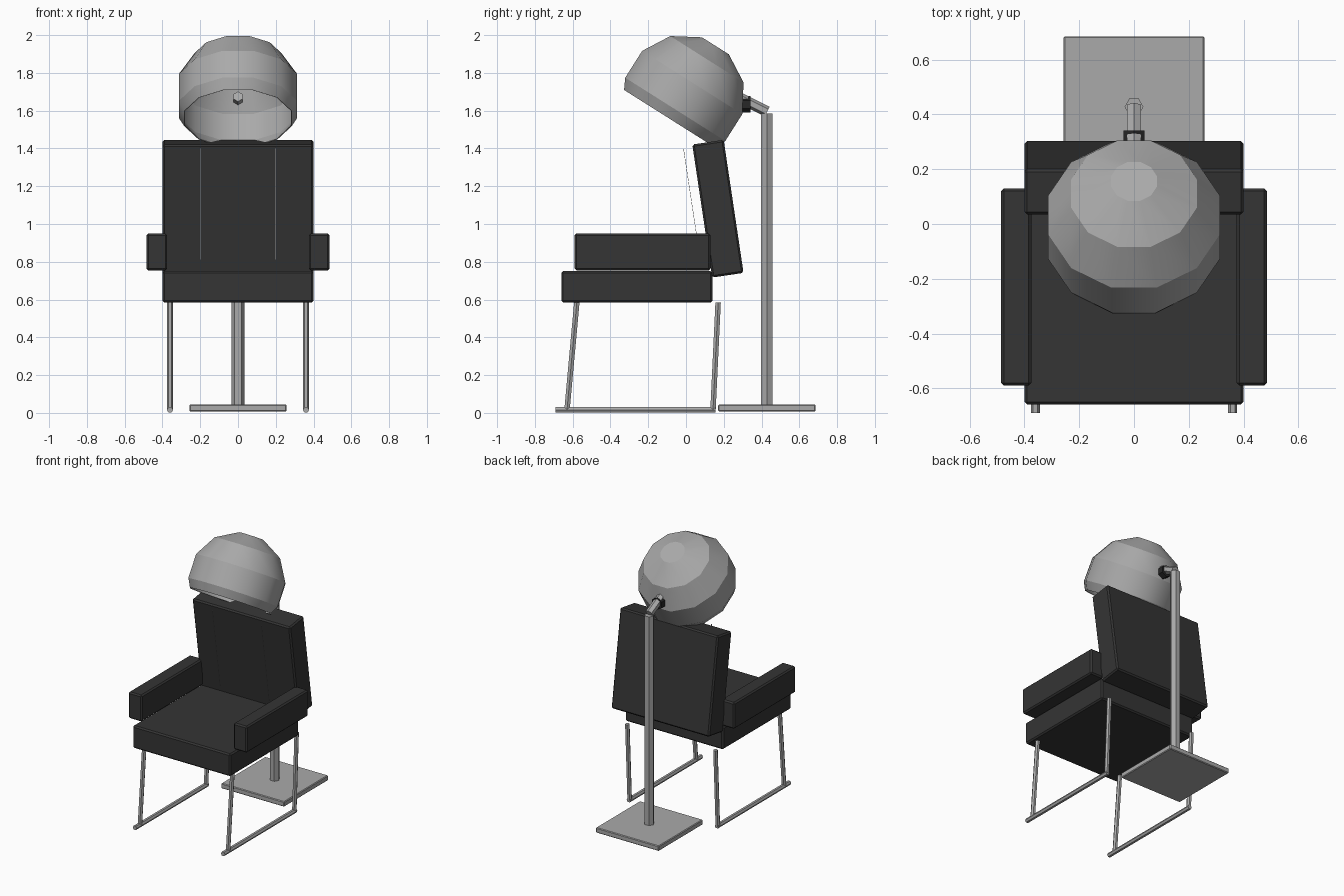
import bpy
import bmesh
from math import radians, sin, cos, pi
from mathutils import Vector, Matrix

old = bpy.data.objects.get("Cube")
if old:
    bpy.data.objects.remove(old, do_unlink=True)


def material(name, value):
    mat = bpy.data.materials.new(name)
    mat.use_nodes = True
    color = (value, value, value, 1)
    mat.diffuse_color = color
    mat.node_tree.nodes["Principled BSDF"].inputs["Base Color"].default_value = color
    return mat


metal = material("grey_metal", 0.4)
vinyl = material("black_vinyl", 0.035)
rubber = material("black_rubber", 0.02)


def finish(name, bm, mat):
    bmesh.ops.recalc_face_normals(bm, faces=bm.faces)
    mesh = bpy.data.meshes.new(name)
    bm.to_mesh(mesh)
    bm.free()
    mesh.materials.append(mat)
    obj = bpy.data.objects.new(name, mesh)
    bpy.context.collection.objects.link(obj)
    return obj


def box(name, center, size, mat, tilt=0, bevel=0.01):
    bm = bmesh.new()
    bmesh.ops.create_cube(bm, size=1, matrix=Matrix.Diagonal((*size, 1)))
    obj = finish(name, bm, mat)
    obj.location = center
    obj.rotation_euler.x = radians(tilt)
    if bevel:
        mod = obj.modifiers.new("edge_bevel", 'BEVEL')
        mod.width = bevel
        mod.segments = 1
    return obj


def tube(name, start, end, radius, mat, spin=0):
    """Six-sided rod between two points."""
    a, b = Vector(start), Vector(end)
    turn = Vector((0, 0, 1)).rotation_difference(b - a).to_matrix().to_4x4()
    place = Matrix.Translation((a + b) / 2) @ turn @ Matrix.Rotation(radians(90 + spin), 4, 'Z')
    bm = bmesh.new()
    bmesh.ops.create_cone(bm, cap_ends=True, segments=6, radius1=radius,
                          radius2=radius, depth=(b - a).length, matrix=place)
    return finish(name, bm, mat)


# Chair cushions
box("seat", (0, -0.26, 0.667), (0.8, 0.8, 0.166), vinyl)
box("backrest", (0, 0.169, 1.081), (0.8, 0.168, 0.712), vinyl, tilt=8.5)

# Mirrored chair parts
for side, s in (("left", 1), ("right", -1)):
    box(side + "_armrest", (s * 0.43, -0.23, 0.852), (0.11, 0.72, 0.195), vinyl)
    box(side + "_back_seam", (s * 0.2, 0.031, 1.107), (0.006, 0.002, 0.6), metal,
        tilt=8.6, bevel=0)
    x = s * 0.36
    tube(side + "_front_leg", (x, -0.578, 0.585), (x, -0.63, 0.016), 0.0165, metal)
    tube(side + "_back_leg", (x, 0.17, 0.585), (x, 0.143, 0.016), 0.0165, metal)
    tube(side + "_runner", (x, -0.69, 0.0165), (x, 0.155, 0.0165), 0.0165, metal)

# Dryer stand
box("stand_base", (0, 0.428, 0.026), (0.515, 0.515, 0.038), metal, bevel=0.005)
tube("stand_pole", (0, 0.428, 0.04), (0, 0.428, 1.585), 0.0345, metal)
tube("hood_arm", (0, 0.43, 1.595), (0, 0.27, 1.675), 0.029, metal, spin=30)
tube("hood_joint", (0, 0.297, 1.633), (0, 0.341, 1.633), 0.044, rubber, spin=30)

# Hood: twelve-sided open dome, cut a little under its widest band
SIDES, RADIUS = 12, 0.336
profile = [(RADIUS * sin(radians(t)), 0.325 * cos(radians(t))) for t in (15, 45, 75, 105)]
profile.append((0.294, -0.142))
bm = bmesh.new()
rings = []
for r, z in profile:
    angles = [2 * pi * (i + 0.5) / SIDES for i in range(SIDES)]
    rings.append([bm.verts.new((r * cos(a), r * sin(a), z)) for a in angles])
bm.faces.new(rings[0])
for upper, lower in zip(rings, rings[1:]):
    for i in range(SIDES):
        j = (i + 1) % SIDES
        face = bm.faces.new((upper[i], lower[i], lower[j], upper[j]))
        face.smooth = True
for edge in bm.edges:
    p, q = edge.verts
    edge.smooth = abs(p.co.z - q.co.z) > 0.001
hood = finish("dryer_hood", bm, metal)
hood.location = (0, -0.012, 1.678)
hood.rotation_euler.x = radians(-32.3)
shell = hood.modifiers.new("shell", 'SOLIDIFY')
shell.thickness = 0.005
shell.offset = -1
